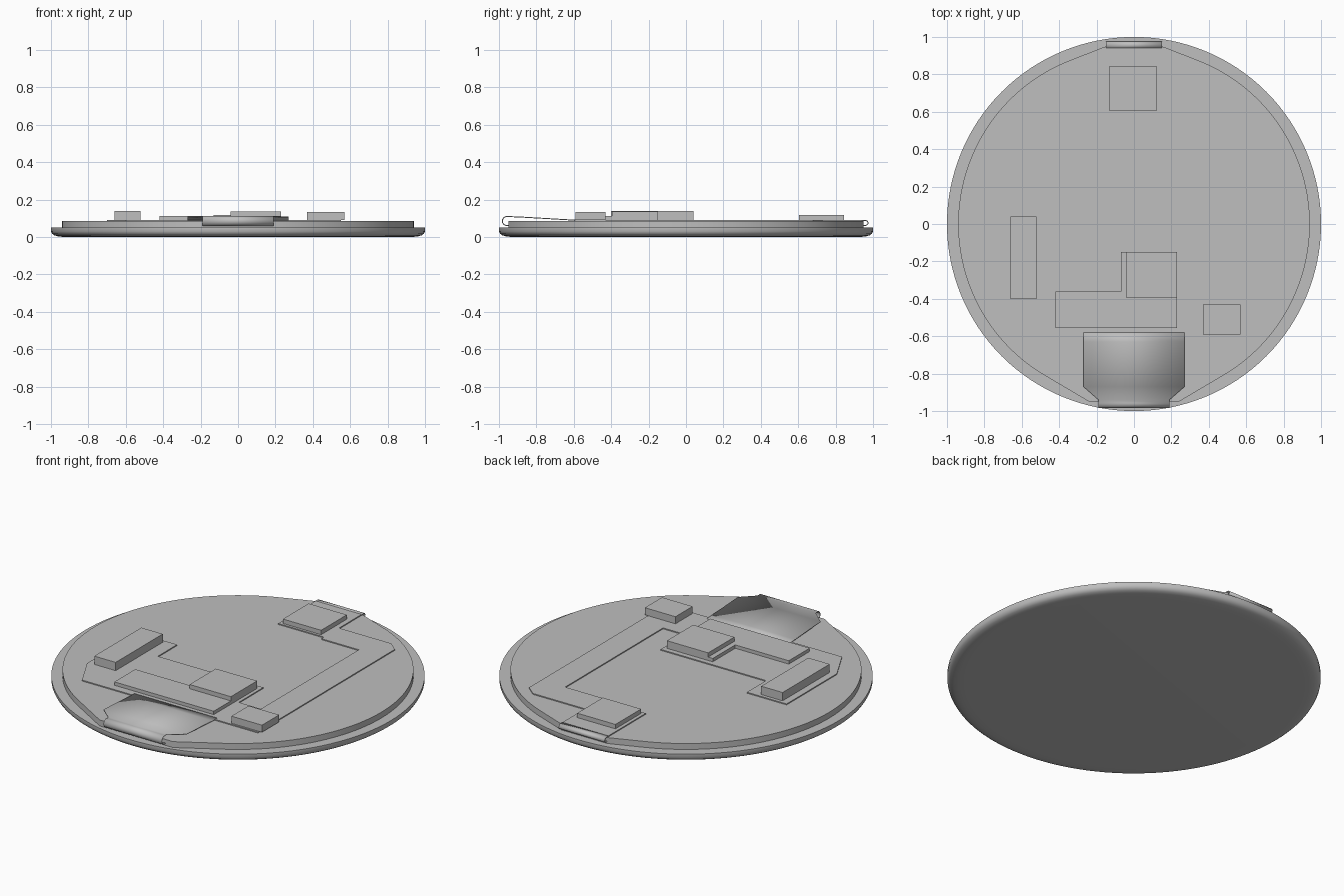
import bpy, bmesh, math

cube = bpy.data.objects.get("Cube")
if cube:
    bpy.data.objects.remove(cube, do_unlink=True)

grey = bpy.data.materials.new("plain_grey")
grey.use_nodes = True
colour = (0.52, 0.52, 0.52, 1)
grey.diffuse_color = colour
grey.node_tree.nodes["Principled BSDF"].inputs["Base Color"].default_value = colour


def finish(name, bm, smooth=False):
    """Turn a bmesh into a grey object."""
    bmesh.ops.recalc_face_normals(bm, faces=bm.faces)
    mesh = bpy.data.meshes.new(name)
    bm.to_mesh(mesh)
    bm.free()
    mesh.materials.append(grey)
    obj = bpy.data.objects.new(name, mesh)
    bpy.context.collection.objects.link(obj)
    if smooth:
        bpy.ops.object.select_all(action='DESELECT')
        obj.select_set(True)
        bpy.context.view_layer.objects.active = obj
        bpy.ops.object.shade_smooth_by_angle(angle=math.radians(35))
    return obj


def slab(name, outline, z0, z1, smooth=False):
    """Extrude a flat outline from z0 to z1."""
    bm = bmesh.new()
    face = bm.faces.new([bm.verts.new((x, y, z0)) for x, y in outline])
    top = bmesh.ops.extrude_face_region(bm, geom=[face])["geom"]
    verts = [v for v in top if isinstance(v, bmesh.types.BMVert)]
    bmesh.ops.translate(bm, verts=verts, vec=(0, 0, z1 - z0))
    return finish(name, bm, smooth)


def box(name, x0, x1, y0, y1, z0, z1):
    return slab(name, [(x0, y0), (x1, y0), (x1, y1), (x0, y1)], z0, z1)


def ribbon(name, path, thickness):
    """Folded sheet through (y, z, half width) stations."""
    bm = bmesh.new()
    rows = [[bm.verts.new((s * w, y, z)) for s in (-1, 1)] for y, z, w in path]
    for a, b in zip(rows, rows[1:]):
        bm.faces.new((a[0], a[1], b[1], b[0]))
    obj = finish(name, bm, True)
    mod = obj.modifiers.new("thickness", 'SOLIDIFY')
    mod.thickness = thickness
    mod.offset = 0


def fold(y, z, ry, rz, half_width, direction, steps=12):
    """Half-round fold from the upper layer to the lower one."""
    angles = [math.pi / 2 - math.pi * i / steps for i in range(steps + 1)]
    return [(y + direction * ry * math.cos(a), z + rz * math.sin(a), half_width)
            for a in angles]


# Cover glass: lathed disc with a softly rounded lower rim
profile = [(0.9, 0), (0.94, 0.001), (0.965, 0.004), (0.982, 0.009),
           (0.993, 0.017), (1, 0.03), (1, 0.05)]
SIDES = 128
bm = bmesh.new()
rings = [[bm.verts.new((r * math.cos(math.tau * i / SIDES),
                        r * math.sin(math.tau * i / SIDES), z))
          for i in range(SIDES)] for r, z in profile]
for a, b in zip(rings, rings[1:]):
    for i in range(SIDES):
        j = (i + 1) % SIDES
        bm.faces.new((a[i], a[j], b[j], b[i]))
bm.faces.new(rings[0])
bm.faces.new(rings[-1])
finish("cover_glass", bm, True)

# Display panel: disc with straight tangents running out to two tabs
R = 0.94


def tangent_angle(x, y):
    return math.atan2(x, y) + math.acos(R / math.hypot(x, y))


front_x, back_x, tab_y = 0.24, 0.15, 0.95
start = -math.pi / 2 + tangent_angle(front_x, tab_y)
end = math.pi / 2 - tangent_angle(back_x, tab_y)
N = 56
arc = [(R * math.cos(start + (end - start) * i / N),
        R * math.sin(start + (end - start) * i / N)) for i in range(N + 1)]
half = [(front_x, -tab_y)] + arc + [(back_x, tab_y)]
slab("display_panel", half + [(-x, y) for x, y in reversed(half)],
     0.05, 0.085, True)

# Thin flexible circuit lying on the panel
circuit = [(-0.60, -0.60), (0.55, -0.60), (0.55, 0.68), (0.49, 0.73),
           (0.15, 0.73), (0.15, 0.95), (-0.15, 0.95), (-0.15, 0.59),
           (0.15, 0.59), (0.15, 0.565), (0.395, 0.565), (0.395, -0.35),
           (0.25, -0.35), (0.25, -0.12), (-0.44, -0.12), (-0.44, 0.06),
           (-0.70, 0.06), (-0.70, -0.41)]
slab("flexible_circuit", circuit, 0.085, 0.091)

# Folded connecting films at the front and back
ribbon("front_fold",
       [(-0.58, 0.089, 0.27), (-0.63, 0.092, 0.27), (-0.87, 0.106, 0.27),
        (-0.94, 0.109, 0.19)]
       + fold(-0.957, 0.0855, 0.025, 0.024, 0.19, -1)
       + [(-0.94, 0.0615, 0.19)], 0.005)
ribbon("back_fold",
       [(0.94, 0.089, 0.15)] + fold(0.957, 0.0755, 0.016, 0.0135, 0.15, 1)
       + [(0.94, 0.062, 0.15)], 0.005)

# Components on the circuit
slab("stepped_plate", [(-0.42, -0.555), (0.23, -0.555), (0.23, -0.15),
                       (-0.07, -0.15), (-0.07, -0.36), (-0.42, -0.36)],
     0.091, 0.111)
box("main_chip", -0.04, 0.23, -0.395, -0.15, 0.111, 0.136)
box("long_connector", -0.66, -0.52, -0.40, 0.04, 0.091, 0.14)
box("small_connector", 0.37, 0.57, -0.59, -0.43, 0.091, 0.133)
box("back_chip", -0.13, 0.12, 0.605, 0.845, 0.091, 0.117)
